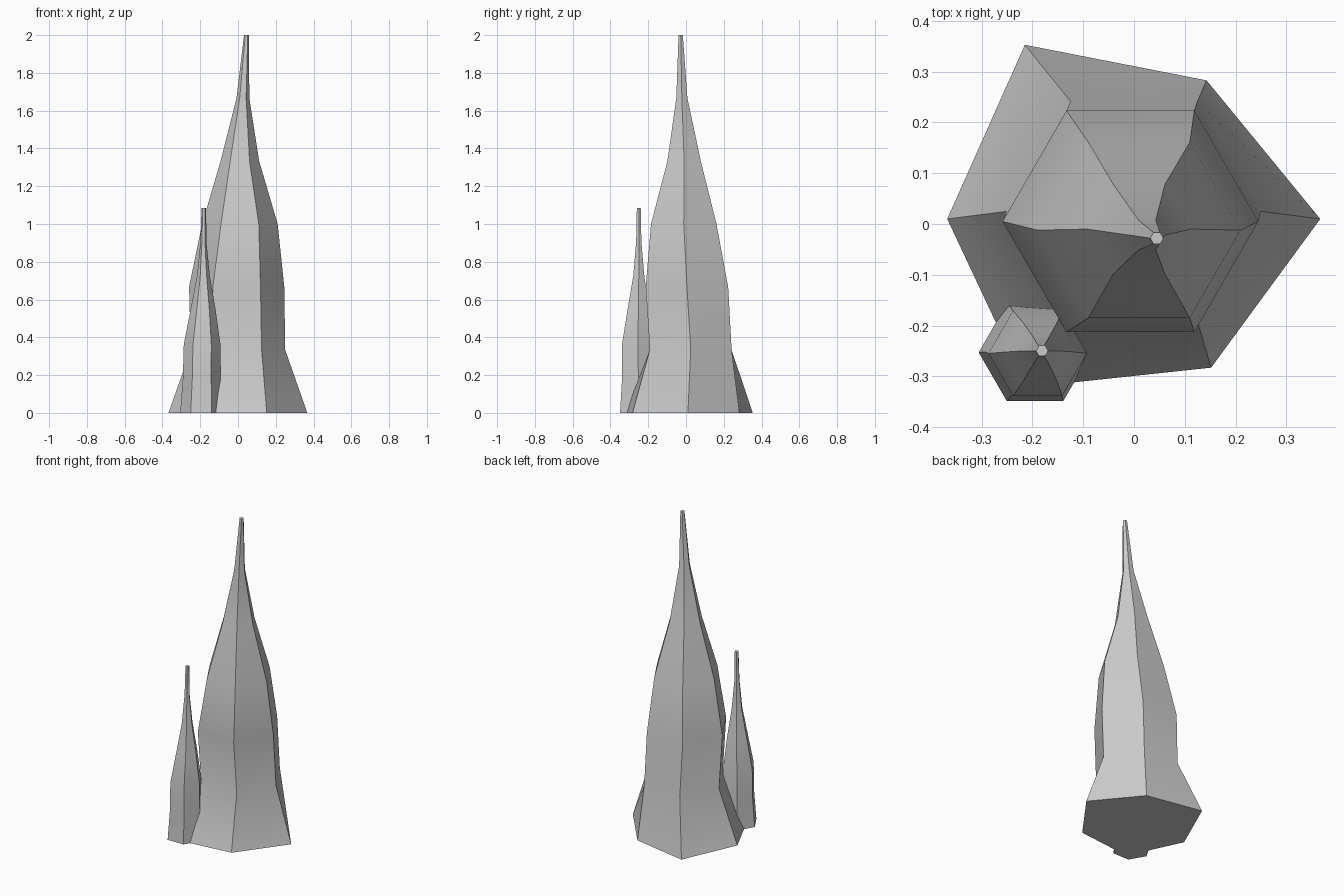
import bpy, bmesh, math
from mathutils import Vector

cube = bpy.data.objects.get("Cube")
if cube:
    bpy.data.objects.remove(cube, do_unlink=True)

# Plain grey stone
stone = bpy.data.materials.new("grey_stone")
stone.use_nodes = True
GREY = (0.6, 0.6, 0.6, 1.0)
stone.diffuse_color = GREY
stone.node_tree.nodes["Principled BSDF"].inputs["Base Color"].default_value = GREY


def hexagon(x, y, radius):
    angles = [math.radians(60 * i) for i in range(6)]
    return [(x + radius * math.cos(a), y + radius * math.sin(a)) for a in angles]


def spire(name, outlines, height):
    """Bridge evenly spaced six-sided outlines into a closed rock spire."""
    bm = bmesh.new()
    step = height / (len(outlines) - 1)
    rings = [[bm.verts.new((x, y, i * step)) for x, y in ring]
             for i, ring in enumerate(outlines)]
    for low, high in zip(rings, rings[1:]):
        for i in range(6):
            j = (i + 1) % 6
            bm.faces.new((low[i], low[j], high[j], high[i]))
    bm.faces.new(rings[0][::-1])
    bm.faces.new(rings[-1])
    mesh = bpy.data.meshes.new(name)
    bm.to_mesh(mesh)
    bm.free()
    mesh.materials.append(stone)
    obj = bpy.data.objects.new(name, mesh)
    bpy.context.collection.objects.link(obj)
    bpy.ops.object.select_all(action="DESELECT")
    obj.select_set(True)
    bpy.context.view_layer.objects.active = obj
    bpy.ops.object.shade_smooth_by_angle(angle=math.radians(30))


# Tall spire: uneven flared foot, then a leaning taper
foot = [(0.367, 0.01), (0.143, 0.283), (-0.215, 0.353),
        (-0.368, 0.01), (-0.212, -0.322), (0.152, -0.283)]
tall_rings = [(0, 0.025, 0.25), (-0.007, 0.005, 0.252), (0.01, -0.012, 0.2),
              (0.01, -0.01, 0.102), (0.026, -0.022, 0.034), (0.045, -0.028, 0.013)]
spire("tall_spire", [foot] + [hexagon(*r) for r in tall_rings], 2.0)

# Short spire at the front right corner
short_rings = [(-0.195, -0.253, 0.111), (-0.192, -0.252, 0.1), (-0.19, -0.255, 0.097),
               (-0.185, -0.252, 0.067), (-0.183, -0.25, 0.034),
               (-0.183, -0.25, 0.016), (-0.181, -0.25, 0.012)]
spire("short_spire", [hexagon(*r) for r in short_rings], 1.085)
